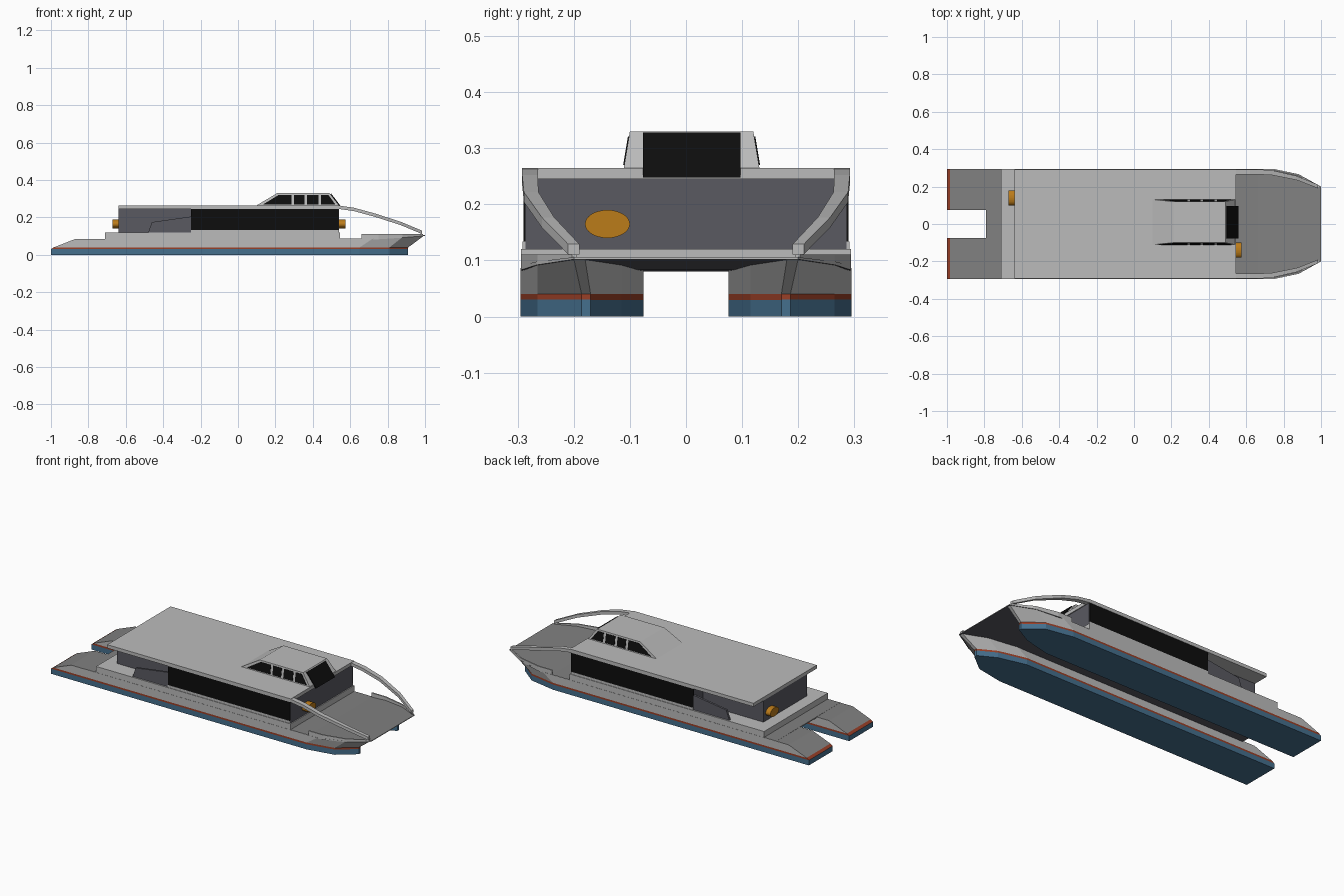
import bpy, bmesh, math
from mathutils import Matrix

if "Cube" in bpy.data.objects:
    bpy.data.objects.remove(bpy.data.objects["Cube"])


def material(name, *rgb):
    m = bpy.data.materials.new(name)
    m.use_nodes = True
    m.diffuse_color = (*rgb, 1)
    bsdf = next(n for n in m.node_tree.nodes if n.type == "BSDF_PRINCIPLED")
    bsdf.inputs["Base Color"].default_value = (*rgb, 1)
    return m


LIGHT = material("light grey", .5, .5, .5)
DECK = material("deck grey", .22, .22, .22)
WALL = material("dark wall grey", .1, .1, .12)
BLACK = material("window black", .004, .004, .004)
BLUE = material("antifouling blue", .06, .16, .27)
RED = material("waterline red", .32, .05, .02)
ORANGE = material("raft orange", .5, .2, .01)


def finish(name, bm, mats, rule=None):
    bmesh.ops.recalc_face_normals(bm, faces=bm.faces)
    bm.normal_update()
    if rule:
        for f in bm.faces:
            f.material_index = rule(f.normal, f.calc_center_median())
    me = bpy.data.meshes.new(name)
    bm.to_mesh(me)
    bm.free()
    for m in mats:
        me.materials.append(m)
    ob = bpy.data.objects.new(name, me)
    bpy.context.collection.objects.link(ob)
    return ob


def loft(name, rings, mats, rule=None):
    """Skin equal rings; each end is closed with quads between opposite points."""
    bm = bmesh.new()
    vs = [[bm.verts.new(p) for p in r] for r in rings]
    n = len(vs[0])
    for a, b in zip(vs, vs[1:]):
        for i in range(n):
            j = (i + 1) % n
            bm.faces.new((a[i], a[j], b[j], b[i]))
    for r in (vs[0], vs[-1]):
        for i in range(n // 2 - 1):
            bm.faces.new((r[i], r[i + 1], r[n - 2 - i], r[n - 1 - i]))
    return finish(name, bm, mats, rule)


def section(x, y0, y1, z0, z1):
    return [(x, y0, z0), (x, y1, z0), (x, y1, z1), (x, y0, z1)]


def box(name, x0, x1, y0, y1, z0, z1, mat):
    return loft(name, [section(x, y0, y1, z0, z1) for x in (x0, x1)], [mat])


def plate(name, outline, at, thick, mat):
    """Extrude an (x, z) outline across y; at(z) gives the plate's y."""
    bm = bmesh.new()
    a = [bm.verts.new((x, at(z), z)) for x, z in outline]
    b = [bm.verts.new((x, at(z) + thick, z)) for x, z in outline]
    bm.faces.new(a)
    bm.faces.new(b)
    for i in range(len(a)):
        j = i - 1
        bm.faces.new((a[i], a[j], b[j], b[i]))
    return finish(name, bm, [mat])


# Hull stations: low x, outer, inner, then top x, outer, inner, height
stations = [(-1, .295, .076, -.98, .295, .076, .042),
            (-.87, .295, .076, -.87, .295, .076, .085),
            (.65, .295, .076, .72, .295, .076, .086),
            (.81, .265, .115, .88, .265, .115, .095),
            (.91, .186, .17, .995, .2, .18, .103)]


def hull_colour(n, c):
    if c.z < .03:
        return 0
    if c.z < .0401:
        return 1
    return 3 if n.z > .3 else 2


for side, word in ((1, "left"), (-1, "right")):
    rings = []
    for x, out, inn, tx, tout, tinn, tz in stations:
        rx = -.985 if x == -1 else x
        levels = [(x, out, inn, 0), (x, out, inn, .03),
                  (rx, out, inn, .04), (tx, tout, tinn, tz)]
        rings.append([(lx, side * o, z) for lx, o, i, z in levels] +
                     [(lx, side * i, z) for lx, o, i, z in reversed(levels)])
    loft(word + "_hull", rings, [BLUE, RED, LIGHT, DECK], hull_colour)

# Bridge deck joining the hulls and rising to the bow
deck_shape = [(-.79, .294, .08, .0858), (.66, .294, .08, .0865), (.75, .294, .083, .091),
              (.88, .266, .092, .098), (1, .2, .102, .106)]
loft("bridge_deck", [section(x, -y, y, a, b) for x, y, a, b in deck_shape],
     [LIGHT, DECK, WALL], lambda n, c: 1 if n.z > .5 else 2 if n.z < -.5 else 0)

# Raised main deck, cabin and roof
box("main_deck", -.71, .545, -.294, .294, .083, .12, LIGHT)
box("aft_cabin", -.64, -.25, -.2, .2, .12, .246, WALL)
box("main_cabin", -.25, .54, -.286, .286, .12, .246, WALL)
box("roof", -.64, .545, -.292, .292, .245, .265, LIGHT)

for side, word in ((1, "left"), (-1, "right")):
    box(word + "_saloon_window", -.25, .538, side * .285, side * .29, .134, .245, BLACK)
    box(word + "_window_sill", -.25, .54, side * .285, side * .291, .12, .134, LIGHT)
    plate(word + "_aft_screen", [(-.48, .12), (-.46, .175), (-.25, .205), (-.25, .12)],
          lambda z: side * .286, -side * .012, WALL)

    # Sweeping arm from the roof down to the bow
    path = [(.53, .278, .256, .014), (.62, .278, .243, .014), (.73, .276, .213, .013),
            (.87, .246, .168, .011), (.985, .2, .12, .01)]
    loft(word + "_bow_arm", [section(x, side * (y - w), side * (y + w), z - .009, z + .009)
                             for x, y, z, w in path], [LIGHT])
    # Low bulwark along the foredeck
    edge = [(.66, .294), (.75, .294), (.88, .265), (.99, .203)]
    loft(word + "_bow_bulwark", [section(x, side * (y - .008), side * y, .082 + (x - .66) * .06, .111)
                                 for x, y in edge], [LIGHT])

# Wheelhouse, set slightly off the centre line
MID, LOW, HIGH = .01, .264, .33


def house_half(z):
    return .121 - (z - LOW) / (HIGH - LOW) * .011


profile = [(.1, LOW), (.21, HIGH), (.49, HIGH), (.54, LOW)]
loft("wheelhouse", [section(.1, MID - .121, MID + .121, LOW, LOW + .001),
                    section(.21, MID - .11, MID + .11, LOW, HIGH),
                    section(.49, MID - .11, MID + .11, LOW, HIGH),
                    section(.54, MID - .121, MID + .121, LOW, LOW + .001)], [LIGHT])
house = bpy.data.objects["wheelhouse"].data
for v in house.vertices:
    v.co.y = MID + math.copysign(house_half(v.co.z), v.co.y - MID)

panes = [[(.135, .27), (.218, .321), (.285, .321), (.285, .27)],
         [(.3, .27), (.3, .321), (.355, .321), (.355, .27)],
         [(.37, .27), (.37, .321), (.43, .321), (.43, .27)],
         [(.445, .27), (.445, .321), (.483, .321), (.52, .27)]]
for side, word in ((1, "left"), (-1, "right")):
    for i, pane in enumerate(panes):
        plate(f"{word}_wheelhouse_window_{i + 1}", pane,
              lambda z: MID + side * (house_half(z) - .003), side * .005, BLACK)

# Windscreen lying on the sloped front
slope = [(.494, .325), (.498, .328), (.559, .248), (.553, .248)]
plate("windscreen", slope, lambda z: MID - .087, .174, BLACK)

# Oval life raft canisters at each end of the cabin
for name, x, y in (("fore_raft", .555, -.14), ("aft_raft", -.65, .14)):
    bm = bmesh.new()
    bmesh.ops.create_cone(bm, cap_ends=True, segments=32, radius1=1, radius2=1, depth=.04,
                          matrix=Matrix.Translation((x, y, .165)) @
                          Matrix.Diagonal((1, .04, .025, 1)) @
                          Matrix.Rotation(math.pi / 2, 4, "Y"))
    finish(name, bm, [ORANGE])
